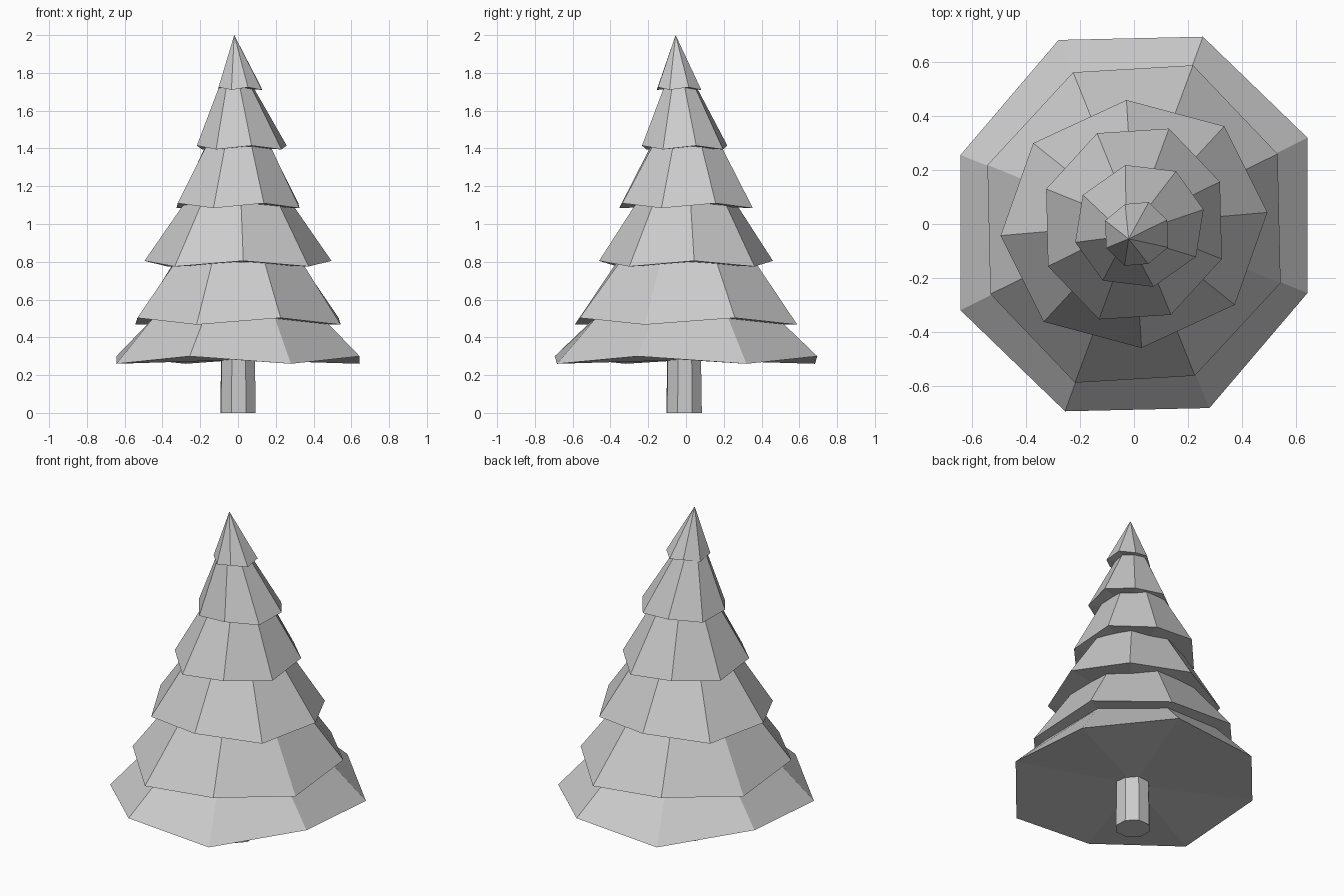
import bpy
import bmesh
import math
from mathutils import Vector

cube = bpy.data.objects.get("Cube")
if cube:
    bpy.data.objects.remove(cube, do_unlink=True)

# Single matte grey
grey = bpy.data.materials.new("light_grey")
grey.use_nodes = True
grey.diffuse_color = (0.6, 0.6, 0.6, 1)
shader = next(n for n in grey.node_tree.nodes if n.type == "BSDF_PRINCIPLED")
shader.inputs["Base Color"].default_value = grey.diffuse_color
shader.inputs["Roughness"].default_value = 0.9


def finish(name, bm):
    bmesh.ops.recalc_face_normals(bm, faces=bm.faces)
    mesh = bpy.data.meshes.new(name)
    bm.to_mesh(mesh)
    bm.free()
    mesh.materials.append(grey)
    bpy.context.collection.objects.link(bpy.data.objects.new(name, mesh))


def branch_tier(name, half_rim, centre, z, zigzag, top_centre, top_z, top_scale):
    """Eight-sided skirt: rim corners alternate high and low, underside is a fan."""
    bm = bmesh.new()
    half = [Vector((x, y, 0)) for x, y in half_rim]
    spokes = half + [-p for p in half]
    base = Vector((*centre, z))
    peak = Vector((*top_centre, top_z))
    rim = [bm.verts.new(base + p + Vector((0, 0, zigzag * (-1) ** i)))
           for i, p in enumerate(spokes)]
    hub = bm.verts.new(base)
    if top_scale:
        top = [bm.verts.new(peak + p * top_scale) for p in spokes]
        bm.faces.new(top)
    else:
        tip = bm.verts.new(peak)
    for i in range(8):
        j = (i + 1) % 8
        bm.faces.new((hub, rim[j], rim[i]))
        if top_scale:
            bm.faces.new((rim[i], rim[j], top[j], top[i]))
        else:
            bm.faces.new((rim[i], rim[j], tip))
    finish(name, bm)


# Trunk
bm = bmesh.new()
rings = []
for z, r in ((0, 0.1), (0.3, 0.095)):
    ring = []
    for i in range(8):
        a = math.radians(25 + 45 * i)
        ring.append(bm.verts.new((r * math.cos(a), r * math.sin(a) - 0.01, z)))
    rings.append(ring)
    bm.faces.new(ring)
for i in range(8):
    j = (i + 1) % 8
    bm.faces.new((rings[0][i], rings[0][j], rings[1][j], rings[1][i]))
finish("trunk", bm)

# Branch tiers, from the ground up
O = (0, 0)
branch_tier("bottom_branches", ((.644, .32), (.256, .695), (-.28, .683), (-.644, .256)),
            O, .28, -.02, O, .5, .7)
branch_tier("second_branches", ((.533, .26), (.219, .589), (-.226, .563), (-.544, .219)),
            O, .485, .018, O, .8, .62)
branch_tier("third_branches", ((.495, .043), (.335, .363), (-.028, .46), (-.374, .3)),
            O, .79, .015, O, 1.105, .58)
branch_tier("fourth_branches", ((.319, .157), (.13, .354), (-.137, .337), (-.326, .13)),
            O, 1.097, .013, O, 1.41, .53)
branch_tier("fifth_branches", ((.238, .061), (.136, .203), (-.052, .226), (-.21, .115)),
            (.02, -.007), 1.405, .01, (-.01, -.03), 1.725, .38)
branch_tier("treetop", ((.113, .052), (.045, .118), (-.043, .111), (-.117, .05)),
            (.01, -.037), 1.717, .007, (-.02, -.055), 2, 0)
